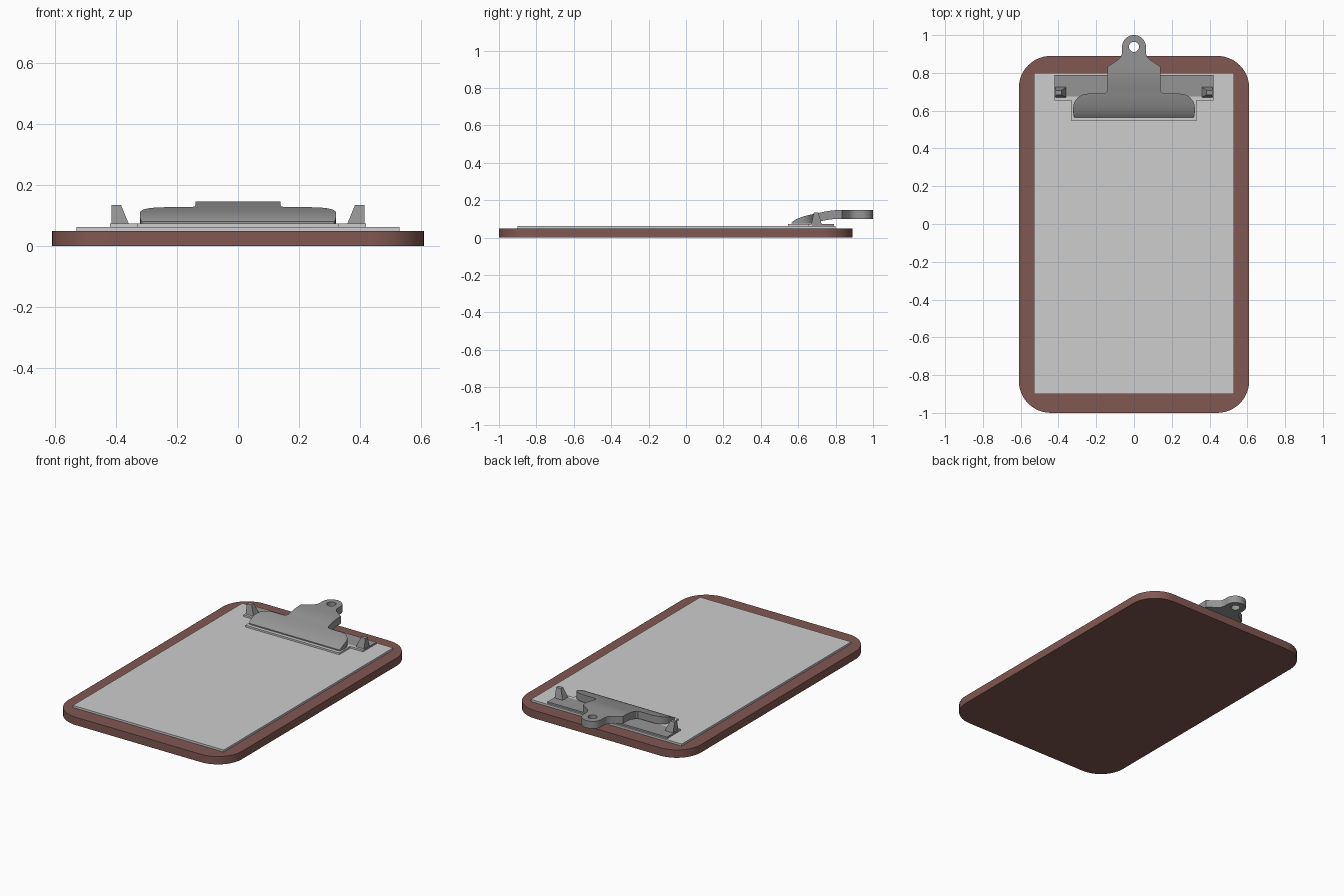
import bpy, bmesh, math

if "Cube" in bpy.data.objects:
    bpy.data.objects.remove(bpy.data.objects["Cube"])


def material(name, rgb):
    m = bpy.data.materials.new(name)
    m.diffuse_color = (*rgb, 1)
    m.use_nodes = True
    m.node_tree.nodes["Principled BSDF"].inputs["Base Color"].default_value = m.diffuse_color
    return m


BROWN = material("brown board", (0.22, 0.097, 0.086))
PAPER = material("paper grey", (0.61, 0.61, 0.61))
METAL = material("clip metal", (0.30, 0.30, 0.30))


def finish(bm, name, mat, smooth=True):
    bmesh.ops.recalc_face_normals(bm, faces=bm.faces)
    me = bpy.data.meshes.new(name)
    bm.to_mesh(me)
    bm.free()
    ob = bpy.data.objects.new(name, me)
    bpy.context.collection.objects.link(ob)
    me.materials.append(mat)
    bpy.ops.object.select_all(action='DESELECT')
    ob.select_set(True)
    bpy.context.view_layer.objects.active = ob
    if smooth:
        bpy.ops.object.shade_smooth_by_angle(angle=math.radians(30))
    return ob


def prism(name, outline, z0, z1, mat, smooth=False):
    bm = bmesh.new()
    f = bm.faces.new([bm.verts.new((x, y, z0)) for x, y in outline])
    ext = bmesh.ops.extrude_face_region(bm, geom=[f])
    for v in ext["geom"]:
        if isinstance(v, bmesh.types.BMVert):
            v.co.z = z1
    return finish(bm, name, mat, smooth)


def rounded_rect(x0, x1, y0, y1, r, n=12):
    pts = []
    for i, (cx, cy) in enumerate([(x1 - r, y1 - r), (x0 + r, y1 - r),
                                  (x0 + r, y0 + r), (x1 - r, y0 + r)]):
        for k in range(n + 1):
            a = math.pi / 2 * (i + k / n)
            pts.append((cx + r * math.cos(a), cy + r * math.sin(a)))
    return pts


def rect(x0, x1, y0, y1):
    return [(x0, y0), (x1, y0), (x1, y1), (x0, y1)]


# Board and paper
prism("board", rounded_rect(-0.61, 0.61, -1.0, 0.89, 0.17), 0, 0.05, BROWN, True)
prism("paper", rect(-0.53, 0.53, -0.9, 0.8), 0.05, 0.063, PAPER)

# Clip base: metal plate with a pale stepped lip in front
prism("base_plate", rect(-0.42, 0.42, 0.675, 0.79), 0.063, 0.074, METAL)
prism("base_lip", [(-0.42, 0.675), (-0.42, 0.655), (-0.33, 0.655), (-0.33, 0.545),
                   (0.33, 0.545), (0.33, 0.655), (0.42, 0.655), (0.42, 0.675)],
      0.063, 0.074, PAPER)

# Tapered hinge posts
for s, side in ((-1, "left"), (1, "right")):
    bm = bmesh.new()
    lo = [bm.verts.new((s * x, y, 0.072)) for x, y in rect(0.358, 0.416, 0.67, 0.725)]
    hi = [bm.verts.new((s * x, y, 0.135)) for x, y in rect(0.384, 0.416, 0.684, 0.708)]
    bm.faces.new(lo)
    bm.faces.new(hi)
    for i in range(4):
        j = (i + 1) % 4
        bm.faces.new((lo[i], lo[j], hi[j], hi[i]))
    finish(bm, side + "_post", METAL, False)

# Clip: side profile lofted across the plan half-widths
PROFILE = [(0.565, 0.082), (0.58, 0.094), (0.60, 0.104), (0.63, 0.114), (0.66, 0.122),
           (0.70, 0.130), (0.74, 0.139), (0.77, 0.144), (0.80, 0.147), (1.01, 0.147)]


def top_z(y):
    for (a, za), (b, zb) in zip(PROFILE, PROFILE[1:]):
        if y <= b:
            return za + (zb - za) * (y - a) / (b - a)
    return PROFILE[-1][1]


rows = [(0.565, 0.315), (0.572, 0.32), (0.59, 0.322)]
for k in range(9):                                   # rounded jaw shoulder
    a = math.pi / 2 * k / 8
    rows.append((0.615 + 0.075 * math.sin(a), 0.242 + 0.08 * math.cos(a)))
rows += [(0.6905, 0.165), (0.695, 0.15), (0.705, 0.142), (0.72, 0.14), (0.74, 0.14),
         (0.77, 0.14), (0.80, 0.14), (0.833, 0.14), (0.87, 0.085), (0.885, 0.07),
         (0.90, 0.064), (0.915, 0.063)]
for k in range(13):                                  # round hanging eye
    a = math.pi / 2 * k / 12
    rows.append((0.938 + 0.062 * math.sin(a), max(0.003, 0.063 * math.cos(a))))

bm = bmesh.new()
rings = []
for y, w in rows:
    t = top_z(y)
    b = max(0.075, t - 0.047)
    rings.append([bm.verts.new(p) for p in ((-w, y, b), (w, y, b), (w, y, t), (-w, y, t))])
for p, q in zip(rings, rings[1:]):
    for i in range(4):
        j = (i + 1) % 4
        bm.faces.new((p[i], p[j], q[j], q[i]))
bm.faces.new(rings[0])
bm.faces.new(rings[-1])
clip = finish(bm, "clip", METAL, False)

# Hole through the hanging eye
hole = prism("hole_cutter", [(0.027 * math.cos(i * math.pi / 12),
                              0.938 + 0.027 * math.sin(i * math.pi / 12))
                             for i in range(24)], 0.08, 0.2, METAL)
hole.hide_render = True
mod = clip.modifiers.new("hole", 'BOOLEAN')
mod.operation = 'DIFFERENCE'
mod.solver = 'EXACT'
mod.object = hole
bpy.ops.object.select_all(action='DESELECT')
clip.select_set(True)
bpy.context.view_layer.objects.active = clip
bpy.ops.object.modifier_apply(modifier="hole")
bpy.data.objects.remove(hole)
bpy.ops.object.shade_smooth_by_angle(angle=math.radians(30))
